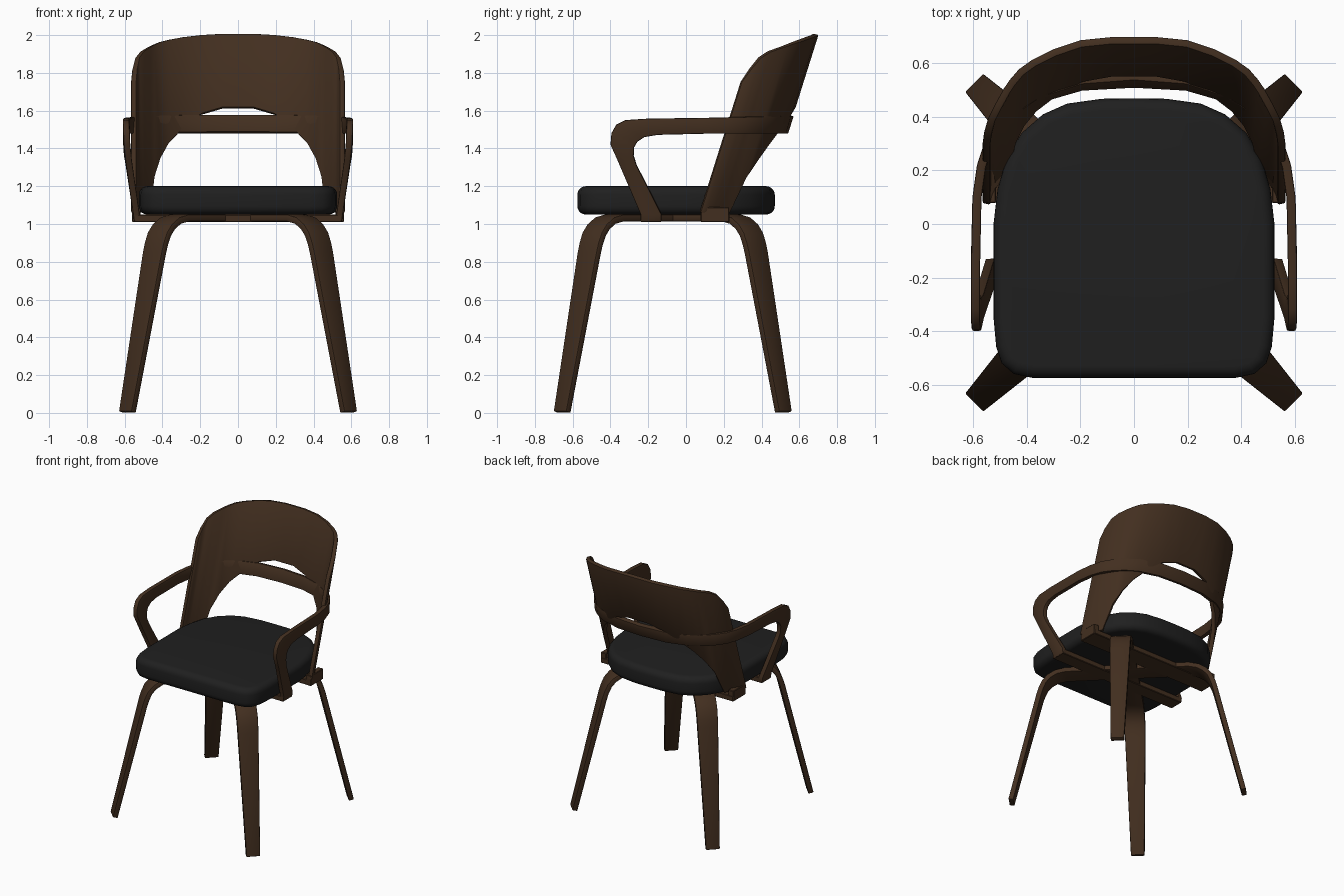
import bpy, bmesh, math
from mathutils import Vector

if "Cube" in bpy.data.objects:
    bpy.data.objects.remove(bpy.data.objects["Cube"])


def material(name, rgb):
    m = bpy.data.materials.new(name)
    m.diffuse_color = (*rgb, 1)
    m.use_nodes = True
    m.node_tree.nodes["Principled BSDF"].inputs["Base Color"].default_value = m.diffuse_color
    return m


WOOD = material("dark_wood", (0.055, 0.028, 0.014))
FABRIC = material("black_fabric", (0.014, 0.014, 0.014))


def make(name, verts, faces, mat):
    me = bpy.data.meshes.new(name)
    me.from_pydata(verts, [], faces)
    me.materials.append(mat)
    ob = bpy.data.objects.new(name, me)
    bpy.context.collection.objects.link(ob)
    return ob


def finish(ob, bevel, segments=2, angle=50):
    b = ob.modifiers.new("Bevel", 'BEVEL')
    b.width, b.segments = bevel, segments
    b.limit_method, b.angle_limit = 'ANGLE', math.radians(angle)
    bpy.ops.object.select_all(action='DESELECT')
    ob.select_set(True)
    bpy.context.view_layer.objects.active = ob
    bpy.ops.object.convert(target='MESH')
    bpy.ops.object.shade_smooth_by_angle(angle=math.radians(35))


def strip(name, edge_a, edge_b, thickness, mirror=False):
    """Bent plywood: a ribbon between two edge curves, thickened inwards."""
    n = len(edge_a)
    faces = [(i, n + i, n + i + 1, i + 1) for i in range(n - 1)]
    ob = make(name, list(edge_a) + list(edge_b), faces, WOOD)
    if mirror:
        m = ob.modifiers.new("Mirror", 'MIRROR')
        m.use_clip = True
    s = ob.modifiers.new("Solidify", 'SOLIDIFY')
    s.thickness, s.offset, s.use_even_offset = thickness, -1, True
    finish(ob, 0.006)
    return ob


def box(name, x0, x1, y0, y1, z0, z1):
    v = [(x, y, z) for x in (x0, x1) for y in (y0, y1) for z in (z0, z1)]
    f = [(0, 1, 3, 2), (4, 6, 7, 5), (0, 4, 5, 1), (2, 3, 7, 6), (0, 2, 6, 4), (1, 5, 7, 3)]
    finish(make(name, v, f, WOOD), 0.004, 1)


# Seat cushion: rounded outline extruded up
half = [(0, -.575), (.38, -.575), (.45, -.56), (.495, -.52), (.515, -.46), (.525, -.35),
        (.525, 0), (.51, .13), (.475, .25), (.42, .34), (.34, .41), (.25, .45), (.12, .468), (0, .47)]
outline = half + [(-x, y) for x, y in half[-2:0:-1]]
seat = make("seat_cushion", [(x, y, 1.05) for x, y in outline], [range(len(outline))], FABRIC)
bm = bmesh.new()
bm.from_mesh(seat.data)
top = bmesh.ops.extrude_face_region(bm, geom=bm.faces[:])["geom"]
bmesh.ops.translate(bm, verts=[g for g in top if isinstance(g, bmesh.types.BMVert)], vec=(0, 0, .15))
bmesh.ops.recalc_face_normals(bm, faces=bm.faces[:])
bm.to_mesh(seat.data)
bm.free()
finish(seat, 0.045, 5)

# Legs: two crossing inverted-U bands (distance from centre, height, half width)
leg = [(.846, .008, .048), (.643, .85, .072), (.628, .90, .073), (.604, .955, .074),
       (.566, 1.0, .074), (.51, 1.035, .074), (.44, 1.05, .074)]
leg += [(-s, z, w) for s, z, w in reversed(leg)]
for label, deg in (("leg_band_a", 45), ("leg_band_b", -45)):
    c, s_ = math.cos(math.radians(deg)), math.sin(math.radians(deg))
    rows = [[(c * s - s_ * w * k, s_ * s + c * w * k - .07, z) for s, z, w in leg] for k in (-1, 1)]
    strip(label, rows[0], rows[1], 0.036)

# Bars under the seat and blocks holding the backrest
box("front_under_bar", -.55, .55, -.24, -.13, 1.01, 1.05)
box("rear_under_bar", -.558, .558, .08, .23, 1.01, 1.05)
for side, sx in (("right", 1), ("left", -1)):
    box(side + "_back_block", min(sx * .515, sx * .56), max(sx * .515, sx * .56), .078, .228, 1.01, 1.09)

# Backrest: curved panel leaning back (x, forward offset, top z, bottom z)
cols = [(0, 0, 2.0, 1.61), (.08, 0, 2.0, 1.61), (.2, .01, 1.993, 1.575), (.3, .04, 1.982, 1.50),
        (.38, .075, 1.968, 1.42), (.43, .107, 1.957, 1.34), (.465, .143, 1.943, 1.24),
        (.487, .172, 1.932, 1.06), (.52, .225, 1.912, 1.06), (.545, .265, 1.88, 1.06),
        (.56, .298, 1.82, 1.06), (.567, .328, 1.75, 1.06)]


def lean(z):
    return .575 + .315 * (z - 1.6)


strip("backrest",
      [(x, lean(b) - f, b) for x, f, t, b in cols],
      [(x, lean(t) - f, t) for x, f, t, b in cols], 0.03, True)

# Armrest: one band from the front base, round the arm loop and behind the back
loop = [(.55, -.24, 1.01, -.13, 1.01), (.555, -.24, 1.05, -.13, 1.05), (.595, -.36, 1.33, -.262, 1.31),
        (.604, -.40, 1.42, -.278, 1.36), (.607, -.395, 1.48, -.275, 1.405), (.609, -.37, 1.525, -.258, 1.435),
        (.61, -.32, 1.55, -.22, 1.46), (.61, -.2, 1.558, -.15, 1.472)]
rear = [(.604, .1), (.587, .22), (.558, .31), (.505, .388), (.44, .452), (.36, .505), (.2, .555), (0, .57)]
edge_a = [Vector((x, ya, za)) for x, ya, za, yb, zb in loop]
edge_b = [Vector((x, yb, zb)) for x, ya, za, yb, zb in loop]
for i, (x, y) in enumerate(rear):
    k = i / (len(rear) - 1)
    edge_a.append(Vector((x, y, 1.562 + .008 * min(1, 2 * k))))
    edge_b.append(Vector((x, y - .03 * k, 1.478)))
strip("armrest_band", edge_a, edge_b, 0.034, True)
